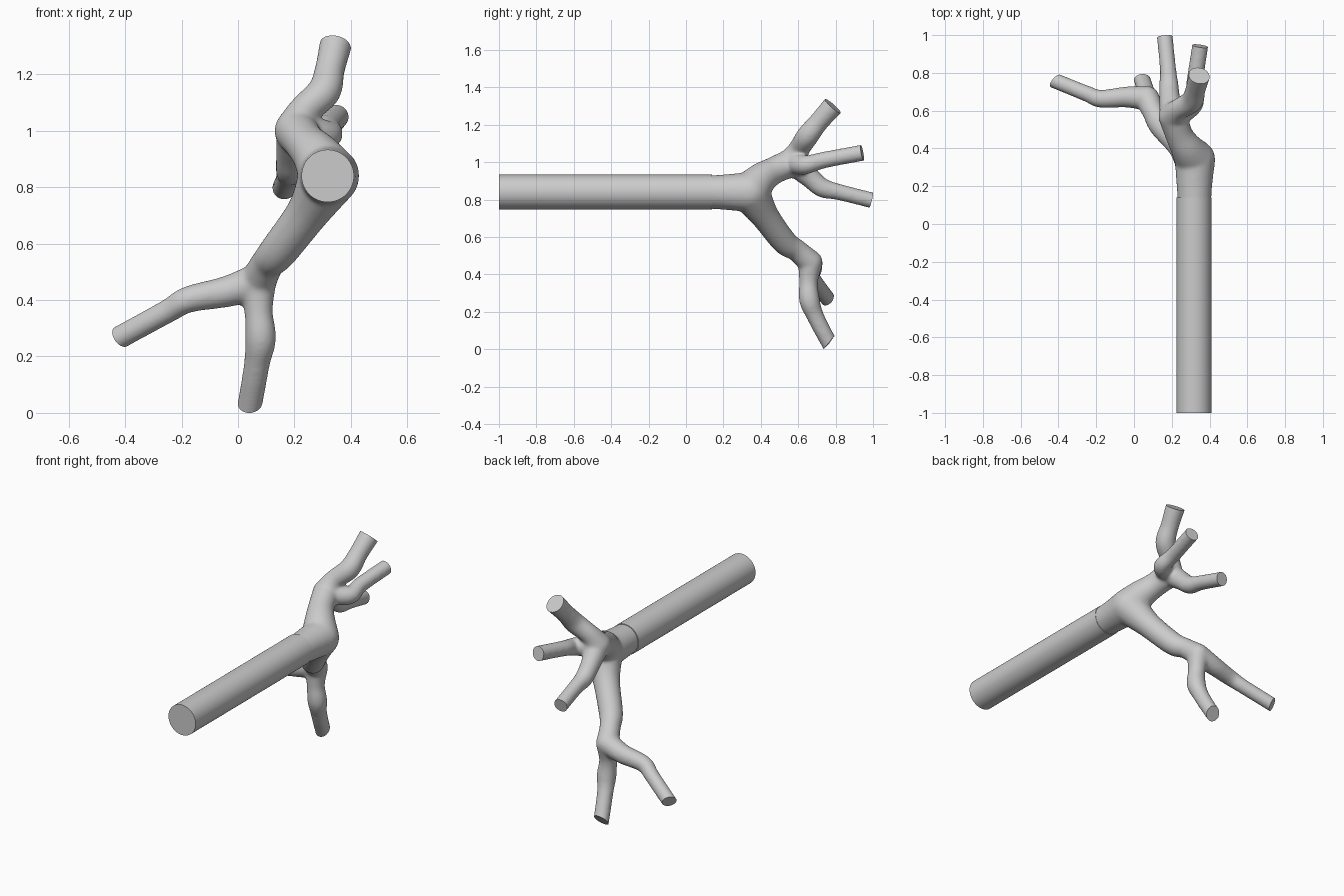
import bpy, bmesh, math
from mathutils import Vector, Matrix

if "Cube" in bpy.data.objects:
    bpy.data.objects.remove(bpy.data.objects["Cube"])

# Each path point is x, y, z, radius
STEM = [(.32, .10, .84, .088), (.32, .22, .84, .096), (.323, .34, .84, .108)]
UPPER = [(.323, .34, .84, .108), (.28, .40, .91, .086), (.24, .47, .955, .074),
         (.205, .57, 1.0, .077)]
UPPER_TOP = [(.205, .57, 1.0, .077), (.235, .605, 1.07, .058), (.305, .65, 1.14, .06),
             (.325, .71, 1.215, .054), (.345, .785, 1.30, .058)]
UPPER_RIGHT = [(.205, .57, 1.0, .07), (.315, .635, .985, .052), (.32, .74, 1.012, .045),
               (.35, .942, 1.05, .044)]
UPPER_BACK = [(.205, .57, 1.0, .07), (.19, .66, .92, .056), (.185, .73, .863, .052),
              (.18, .82, .84, .044), (.163, .99, .797, .043)]
LOWER = [(.323, .34, .84, .108), (.25, .42, .715, .077), (.145, .525, .575, .068),
         (.105, .59, .53, .06), (.07, .665, .465, .066)]
LOWER_DOWN = [(.07, .665, .465, .066), (.073, .655, .36, .051), (.08, .66, .265, .056),
              (.068, .69, .18, .047), (.043, .765, .03, .045)]
LOWER_LEFT = [(.07, .665, .465, .066), (-.04, .672, .43, .056), (-.175, .663, .402, .048),
              (-.25, .69, .36, .043), (-.415, .757, .27, .042)]


def sample(path, step=.012):
    """Smooth spline through the path points."""
    p = [Vector(q) for q in path]
    p = [2 * p[0] - p[1]] + p + [2 * p[-1] - p[-2]]
    out = []
    for a, b, c, d in zip(p, p[1:], p[2:], p[3:]):
        n = max(2, int((c - b).length / step))
        for i in range(n):
            t = i / n
            out.append(.5 * (2 * b + (c - a) * t + (2 * a - 5 * b + 4 * c - d) * t * t
                             + (3 * b - a - 3 * c + d) * t ** 3))
    return out + [p[-2]]


def add_tube(bm, path, extend=0):
    pts = sample(path)
    if extend:
        d = (Vector(path[-1][:3]) - Vector(path[-2][:3])).normalized()
        for i in range(1, 6):
            q = Vector(path[-1][:3]) + d * extend * i / 5
            pts.append(Vector((*q, path[-1][3])))
    for q in pts:
        bmesh.ops.create_icosphere(bm, subdivisions=3, radius=q[3],
                                   matrix=Matrix.Translation(q[:3]))


# Trunk: straight cylinder along y
bm = bmesh.new()
bmesh.ops.create_cone(bm, cap_ends=True, segments=64, radius1=.093, radius2=.093, depth=1.14,
                      matrix=Matrix.Translation((.318, -.43, .84)) @ Matrix.Rotation(math.pi / 2, 4, 'X'))
me = bpy.data.meshes.new("trunk")
bm.to_mesh(me)
bm.free()
trunk = bpy.data.objects.new("trunk", me)
bpy.context.collection.objects.link(trunk)

# Branches: swept spheres merged into one smooth skin
bm = bmesh.new()
for path in (STEM, UPPER, LOWER):
    add_tube(bm, path)
tips = [UPPER_TOP, UPPER_RIGHT, UPPER_BACK, LOWER_DOWN, LOWER_LEFT]
for path in tips:
    add_tube(bm, path, .06)
me = bpy.data.meshes.new("branches")
bm.to_mesh(me)
bm.free()
branches = bpy.data.objects.new("branches", me)
bpy.context.collection.objects.link(branches)
mod = branches.modifiers.new("merge", 'REMESH')
mod.mode = 'VOXEL'
mod.voxel_size = .008
mod = branches.modifiers.new("blend", 'SMOOTH')
mod.factor = .5
mod.iterations = 18
bpy.context.view_layer.objects.active = branches
branches.select_set(True)
for name in ("merge", "blend"):
    bpy.ops.object.modifier_apply(modifier=name)

# Cut the tips flat; the two lower tips are cut at a slant
bm = bmesh.new()
bm.from_mesh(branches.data)
for path in tips:
    end = Vector(path[-1][:3])
    normal = (end - Vector(path[-2][:3])).normalized()
    if path is LOWER_DOWN:
        normal = Vector((0, .8, -.6))
    elif path is LOWER_LEFT:
        normal = (normal + Vector((0, .4, -.1))).normalized()
    verts = [v for v in bm.verts if (v.co - end).length < .15]
    near = set(verts)
    faces = [f for f in bm.faces if all(v in near for v in f.verts)]
    edges = list({e for f in faces for e in f.edges})
    fv = list({v for f in faces for v in f.verts})
    bmesh.ops.bisect_plane(bm, geom=fv + edges + faces, plane_co=end, plane_no=normal,
                           clear_outer=True)
    rim = [e for e in bm.edges if e.is_boundary]
    bmesh.ops.holes_fill(bm, edges=rim, sides=0)
bmesh.ops.recalc_face_normals(bm, faces=bm.faces)
# Rest the lowest point on the ground
low = min(v.co.z for v in bm.verts)
for v in bm.verts:
    if v.co.z < .1 and v.co.x > 0:
        v.co.z -= low * (1 - v.co.z / .1) / (1 - low / .1)
bm.to_mesh(branches.data)
bm.free()

trunk.select_set(True)
bpy.ops.object.shade_smooth_by_angle(angle=math.radians(40))
